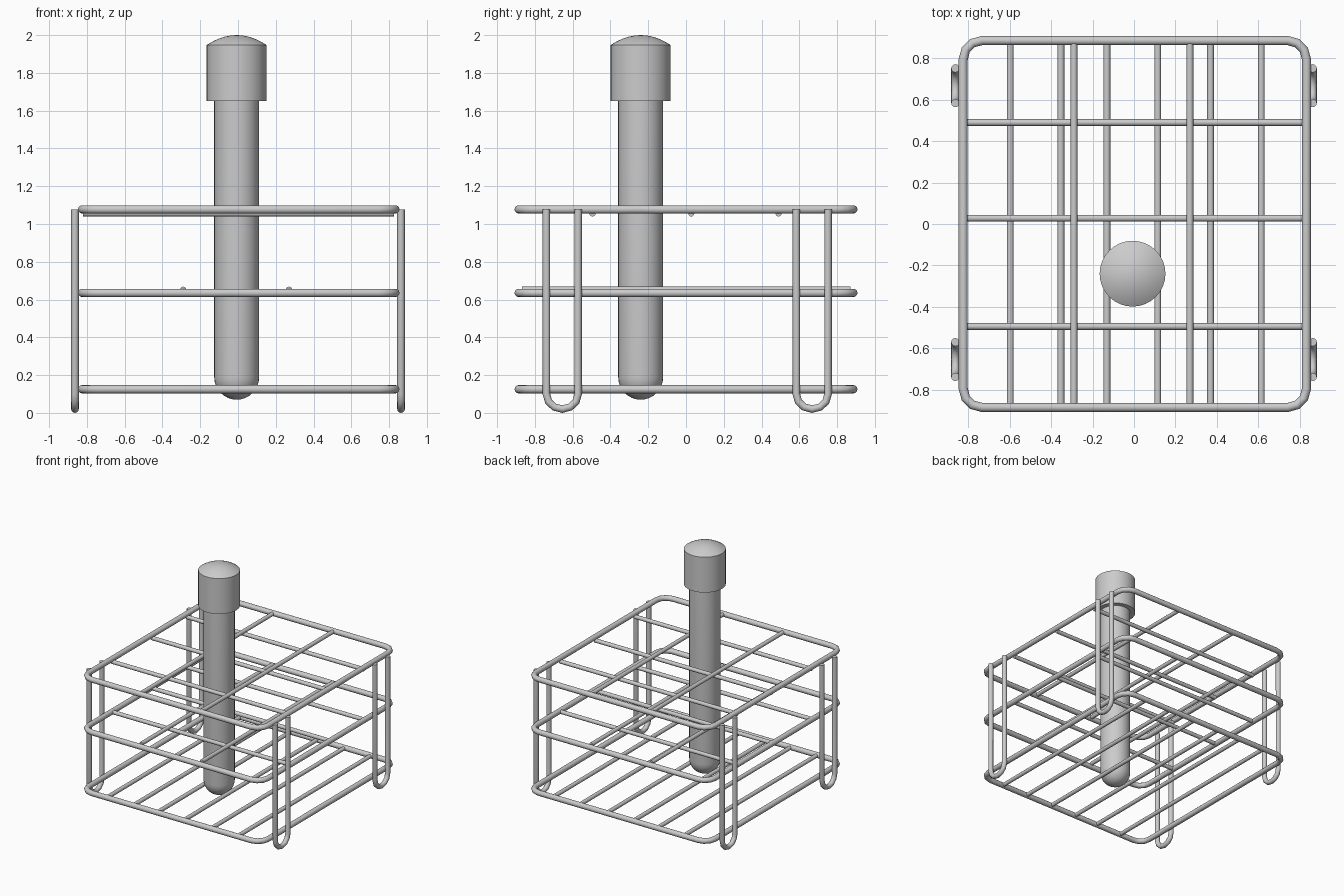
import bpy, bmesh
from math import pi, sin, cos, radians

if "Cube" in bpy.data.objects:
    bpy.data.objects.remove(bpy.data.objects["Cube"])


def add_object(name, mesh):
    obj = bpy.data.objects.new(name, mesh)
    bpy.context.collection.objects.link(obj)
    bpy.ops.object.select_all(action='DESELECT')
    obj.select_set(True)
    bpy.context.view_layer.objects.active = obj
    bpy.ops.object.shade_smooth_by_angle(angle=radians(40))
    return obj


def wire(name, points, radius, closed=False):
    """Round wire along a path, turned into a mesh."""
    curve = bpy.data.curves.new(name + "_path", 'CURVE')
    curve.dimensions = '3D'
    curve.fill_mode = 'FULL'
    curve.bevel_depth = radius
    curve.bevel_resolution = 4
    curve.use_fill_caps = True
    spline = curve.splines.new('POLY')
    spline.points.add(len(points) - 1)
    for p, co in zip(spline.points, points):
        p.co = (*co, 1)
    spline.use_cyclic_u = closed
    temp = bpy.data.objects.new("temp", curve)
    bpy.context.collection.objects.link(temp)
    bpy.context.view_layer.update()
    deps = bpy.context.evaluated_depsgraph_get()
    mesh = bpy.data.meshes.new_from_object(temp.evaluated_get(deps))
    bpy.data.objects.remove(temp)
    return add_object(name, mesh)


def lathe(name, profile, x, y, steps=32):
    """Solid turned around a vertical axis at x, y."""
    bm = bmesh.new()
    verts = [bm.verts.new((r, 0, z)) for r, z in profile]
    edges = [bm.edges.new(pair) for pair in zip(verts, verts[1:])]
    bmesh.ops.spin(bm, geom=verts + edges, axis=(0, 0, 1), cent=(0, 0, 0),
                   angle=2 * pi, steps=steps)
    bmesh.ops.remove_doubles(bm, verts=bm.verts, dist=0.0005)
    bmesh.ops.recalc_face_normals(bm, faces=bm.faces)
    mesh = bpy.data.meshes.new(name)
    bm.to_mesh(mesh)
    bm.free()
    obj = add_object(name, mesh)
    obj.location = (x, y, 0)
    return obj


def frame_path(z, cx=0.004, hx=0.829, hy=0.886, r=0.09, seg=3):
    """Rounded rectangle centre line."""
    pts = []
    corners = [(1, 1), (-1, 1), (-1, -1), (1, -1)]
    for i, (sx, sy) in enumerate(corners):
        for k in range(seg + 1):
            a = pi / 2 * (i + k / seg)
            pts.append((cx + sx * (hx - r) + r * cos(a),
                        sy * (hy - r) + r * sin(a), z))
    return pts


TOP, MID, LOW = 1.077, 0.635, 0.125
FRAME_R, BAR_R = 0.022, 0.0165

# Three rounded frames
for label, z in (("top", TOP), ("middle", MID), ("bottom", LOW)):
    wire(label + "_frame", frame_path(z), FRAME_R, closed=True)

# Grid bars of the top and middle frames
for label, z_x, z_y in (("top", TOP - 0.021, TOP), ("middle", MID, MID + 0.017)):
    for y in (-0.495, 0.028, 0.49):
        wire(label + "_cross_bar", [(-0.82, y, z_x), (0.825, y, z_x)], BAR_R)
    for x in (-0.29, 0.27):
        wire(label + "_long_bar", [(x, -0.868, z_y), (x, 0.872, z_y)], BAR_R)

# Bottom shelf bars
for x in (-0.598, -0.353, -0.131, 0.115, 0.37, 0.615):
    wire("shelf_bar", [(x, -0.875, LOW), (x, 0.875, LOW)], BAR_R)

# Hairpin legs
for sx, side in ((-1, "left"), (1, "right")):
    for cy, end in ((-0.655, "front"), (0.668, "back")):
        x, w = sx * 0.863, 0.084
        arc = [(x, cy - w * cos(pi * k / 6), 0.1 - 0.08 * sin(pi * k / 6))
               for k in range(7)]
        wire(f"{end}_{side}_leg",
             [(x, cy - w, TOP)] + arc + [(x, cy + w, TOP)], 0.02)

# Test tube with rounded end
R = 0.119
tube = [(R * sin(pi / 2 * k / 8), 0.19 - 0.12 * cos(pi / 2 * k / 8)) for k in range(9)]
lathe("test_tube", tube + [(R, 1.7)], -0.007, -0.24)

# Domed stopper
dome = [(0.159 * cos(pi / 2 * k / 8), 1.947 + 0.053 * (1 - cos(pi / 2 * k / 8) ** 2))
        for k in range(9)]
lathe("stopper", [(0, 1.65), (0.159, 1.65)] + dome, -0.007, -0.24)
